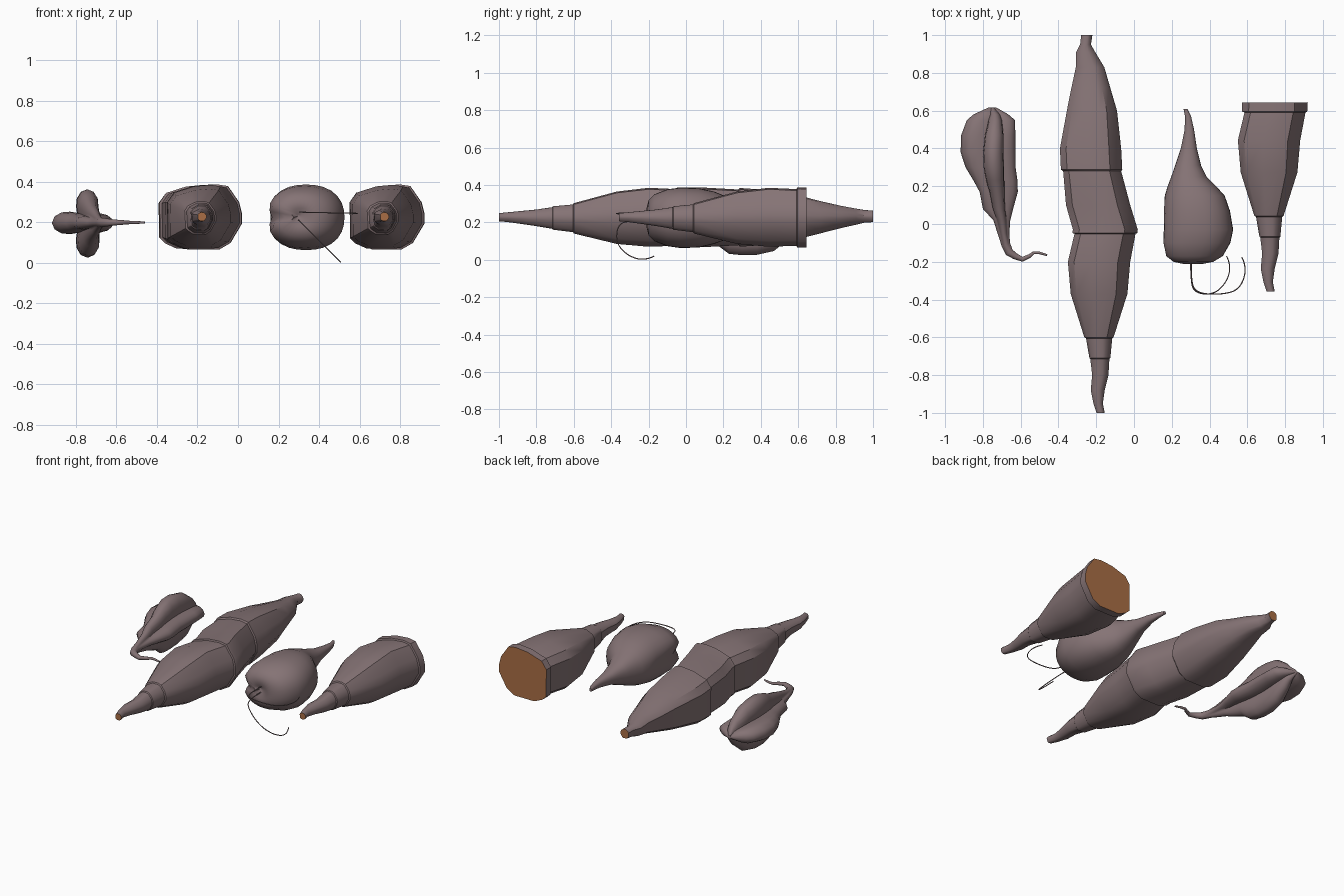
import bpy, bmesh, math
from mathutils import Vector

if "Cube" in bpy.data.objects:
    bpy.data.objects.remove(bpy.data.objects["Cube"])


def material(name, rgb):
    m = bpy.data.materials.new(name)
    m.diffuse_color = (*rgb, 1)
    m.use_nodes = True
    m.node_tree.nodes["Principled BSDF"].inputs["Base Color"].default_value = m.diffuse_color
    return m


SKIN = material("dusky_skin", (0.235, 0.172, 0.178))
FLESH = material("orange_flesh", (0.40, 0.155, 0.06))


def loft(name, rings, flesh_ends=False, angle=35):
    """Skin a list of equal-length point rings and cap both ends."""
    bm = bmesh.new()
    vs = [[bm.verts.new(p) for p in ring] for ring in rings]
    n = len(rings[0])
    for a, b in zip(vs, vs[1:]):
        for i in range(n):
            bm.faces.new((a[i], a[(i + 1) % n], b[(i + 1) % n], b[i]))
    for end in (vs[0], vs[-1]):
        f = bm.faces.new(end)
        f.material_index = 1 if flesh_ends else 0
    bmesh.ops.recalc_face_normals(bm, faces=bm.faces)
    me = bpy.data.meshes.new(name)
    bm.to_mesh(me)
    bm.free()
    me.materials.append(SKIN)
    me.materials.append(FLESH)
    ob = bpy.data.objects.new(name, me)
    bpy.context.collection.objects.link(ob)
    bpy.ops.object.select_all(action='DESELECT')
    ob.select_set(True)
    bpy.context.view_layer.objects.active = ob
    bpy.ops.object.shade_smooth_by_angle(angle=math.radians(angle))
    return ob


# Lumpy tuber cross-section, rounder where the tuber is thin
SECTION = [(-.98, -.68), (-1, .45), (-.8, .75), (-.2, .95), (.3, 1), (.6, .95), (.92, .45),
           (1, .1), (1, -.2), (.67, -.8), (.35, -1), (-.48, -1), (-.82, -.84)]


def tuber_ring(y, x0, x1, z0, z1, dx=0, dy=0):
    cx, cz, hx, hz = (x0 + x1) / 2, (z0 + z1) / 2, (x1 - x0) / 2, (z1 - z0) / 2
    t = max(0, min(1, (hx - .03) / .12))
    ring = []
    for u, v in SECTION:
        r = math.hypot(u, v)
        k = t + (1 - t) / r
        ring.append((cx + hx * u * k + dx, y + dy, cz + hz * v * k))
    return ring


# y, left, right, bottom, top; doubled rings make the overlapping skin lips
FRONT = [(-1, -.2, -.155, .205, .25), (-.95, -.217, -.165, .2, .255), (-.88, -.232, -.155, .19, .262),
         (-.8, -.225, -.135, .178, .27), (-.715, -.235, -.13, .163, .283), (-.71, -.24, -.125, .158, .288),
         (-.605, -.258, -.115, .145, .298), (-.6, -.267, -.108, .138, .305), (-.37, -.335, -.035, .085, .365),
         (-.2, -.35, -.02, .07, .385), (-.052, -.315, .008, .075, .378)]
BACK = [(-.03, -.323, .02, .066, .386), (.1, -.36, -.02, .068, .386), (.28, -.375, -.068, .078, .376),
        (.288, -.387, -.062, .07, .384), (.4, -.392, -.068, .078, .376), (.6, -.357, -.09, .11, .345),
        (.72, -.335, -.125, .14, .315), (.83, -.312, -.157, .168, .29), (.91, -.31, -.205, .186, .275),
        (.95, -.288, -.228, .196, .268), (1, -.282, -.22, .2, .263)]
LIP = [(-.048, -.327, .017, .065, .387)]

# Whole long tuber
loft("long_tuber", [tuber_ring(*r) for r in FRONT + LIP + BACK], True)

# Cut half tuber with flat flesh face
CUT = [(0, -.327, .02, .066, .386)]
loft("cut_tuber", [tuber_ring(*r, dx=.9, dy=.643) for r in FRONT + LIP + CUT], True)

# Round tuber with long neck and a cleft at the front
BULB = [(-.185, .29, .31, .22, .24), (-.212, .26, .36, .18, .27), (-.2, .2, .42, .13, .32),
        (-.17, .158, .47, .1, .35), (-.1, .143, .51, .073, .377), (-.03, .147, .525, .063, .386),
        (.07, .153, .508, .066, .382), (.15, .163, .48, .085, .365), (.2, .178, .435, .103, .345),
        (.25, .197, .385, .125, .325), (.31, .218, .355, .15, .3), (.4, .248, .333, .185, .27),
        (.5, .268, .318, .202, .255), (.57, .27, .302, .212, .245), (.61, .262, .282, .222, .242)]
rings = []
for y, x0, x1, z0, z1 in BULB:
    ring = []
    notch = .3 if y < -.16 else max(0, .16 * (.15 - y) / .3)
    for i in range(28):
        a = math.tau * i / 28
        c, s = math.cos(a), math.sin(a)
        k = (abs(c) ** 2.3 + abs(s) ** 2.3) ** (-1 / 2.3)
        k *= 1 - notch * math.exp(-((a - math.pi) / .25) ** 2)
        ring.append(((x0 + x1) / 2 + (x1 - x0) / 2 * c * k, y, (z0 + z1) / 2 + (z1 - z0) / 2 * s * k))
    rings.append(ring)
loft("round_tuber", rings, angle=60)


# Thin rootlets lying in two planes
def rootlet(name, pts):
    cu = bpy.data.curves.new(name, 'CURVE')
    cu.dimensions = '3D'
    cu.bevel_depth = .003
    cu.bevel_resolution = 1
    sp = cu.splines.new('NURBS')
    sp.points.add(len(pts) - 1)
    for p, q in zip(sp.points, pts):
        p.co = (*q, 1)
    sp.use_endpoint_u = True
    sp.order_u = 3
    cu.materials.append(SKIN)
    bpy.context.collection.objects.link(bpy.data.objects.new(name, cu))


low = [(.3, -.19), (.3, -.3), (.32, -.365), (.42, -.375), (.49, -.31), (.515, -.22), (.49, -.17)]
rootlet("rootlet_low", [(x, y, .2 - (x - .31)) for x, y in low])
high = [(.305, -.19), (.3, -.3), (.33, -.365), (.45, -.375), (.56, -.35), (.6, -.23), (.57, -.175)]
rootlet("rootlet_high", [(x, y, .25 - .02 * (x - .3)) for x, y in high])

# Shrivelled tuber: four puckered lobes; y, centre x, left, right, top, bottom, core
LOBES = [(.617, -.75, .02, .02, .015, .015, .01), (.58, -.735, .115, .07, .05, .05, .035),
         (.55, -.735, .15, .105, .085, .085, .05), (.47, -.74, .175, .112, .145, .15, .065),
         (.38, -.745, .173, .118, .165, .17, .07), (.3, -.742, .15, .115, .165, .172, .07),
         (.23, -.735, .115, .118, .14, .165, .065), (.17, -.725, .092, .11, .11, .12, .055),
         (.08, -.715, .085, .075, .085, .085, .045), (.02, -.7, .045, .045, .06, .06, .035),
         (-.05, -.69, .032, .03, .04, .04, .025)]
N = 32
rings = []
for y, cx, L, R, T, B, core in LOBES:
    ring = []
    for i in range(N):
        a = math.tau * i / N
        ext = (R, T, L, B)[round(a / (math.pi / 2)) % 4]
        r = core + (ext - core) * abs(math.cos(2 * a)) ** 1.3
        ring.append((cx + r * math.cos(a), y, .197 + r * math.sin(a)))
    rings.append(ring)
# Curled tail swept along a bent path
TAIL = [(-.678, -.11, .024), (-.66, -.15, .022), (-.63, -.17, .017), (-.59, -.187, .013),
        (-.55, -.168, .01), (-.53, -.152, .008), (-.5, -.153, .007), (-.46, -.165, .005)]
for i, (x, y, r) in enumerate(TAIL):
    p, q = TAIL[max(i - 1, 0)], TAIL[min(i + 1, len(TAIL) - 1)]
    d = Vector((q[0] - p[0], q[1] - p[1])).normalized()
    ring = []
    for j in range(N):
        a = math.tau * j / N
        ring.append((x - d.y * r * math.cos(a), y + d.x * r * math.cos(a), .199 + r * math.sin(a)))
    rings.append(ring)
loft("shrivelled_tuber", rings, angle=60)
